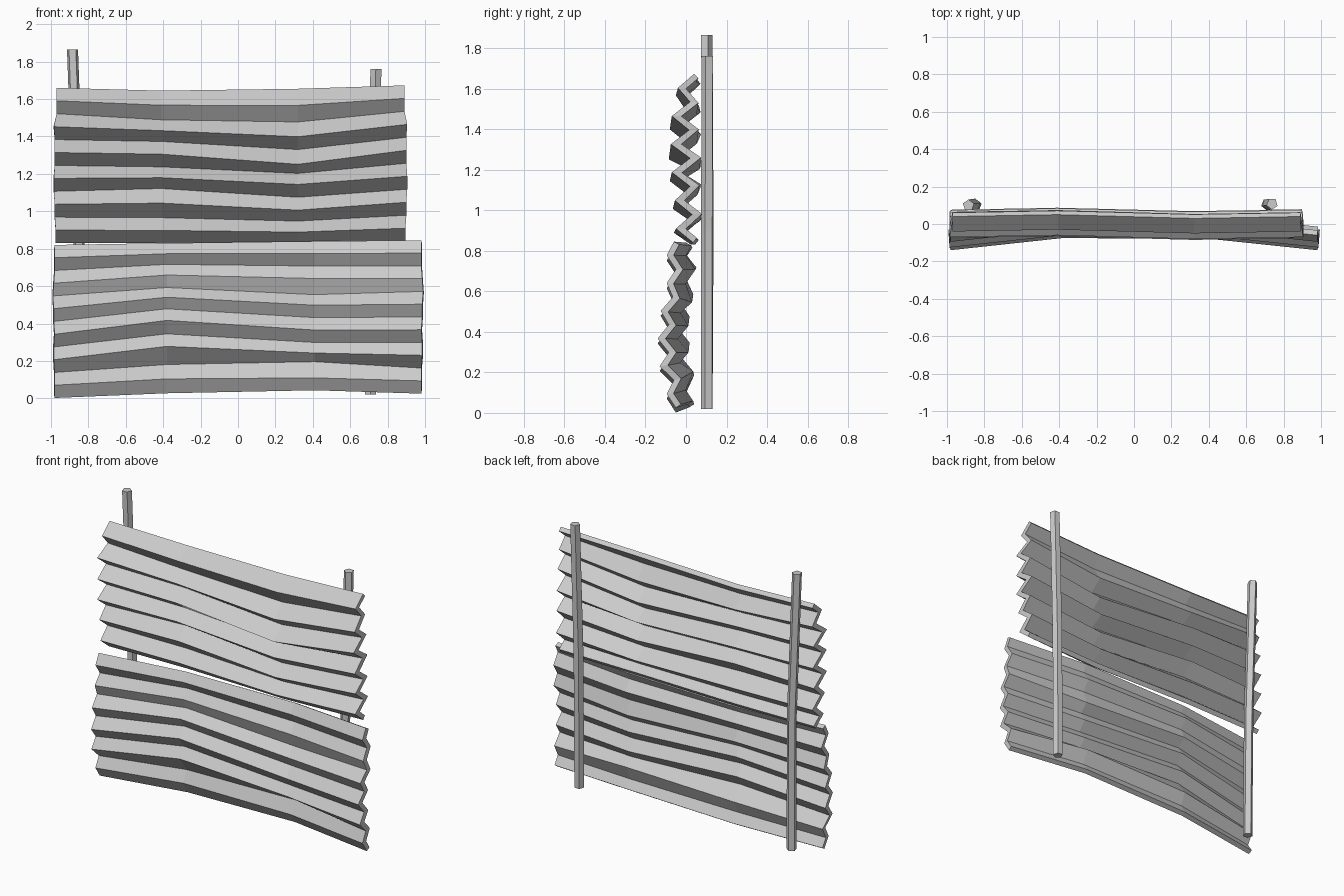
import bpy, bmesh
from math import cos, sin, tau

if "Cube" in bpy.data.objects:
    bpy.data.objects.remove(bpy.data.objects["Cube"])

N = 13  # fold lines per corrugated sheet (12 strips)


def mesh_object(name, bm):
    me = bpy.data.meshes.new(name)
    bm.to_mesh(me)
    bm.free()
    ob = bpy.data.objects.new(name, me)
    bpy.context.collection.objects.link(ob)
    return ob


def sheet(name, columns, folds, bulge, thickness):
    """columns: (x, z top, z bottom, y shift, z wobble per fold in 1/100);
    folds: y of each fold line, top to bottom; bulge: sideways wobble of the ends."""
    bm = bmesh.new()
    grid = []
    for x, top, bottom, dy, wobble in columns:
        col = []
        for k in range(N):
            z = top + (bottom - top) * k / (N - 1)
            z += wobble[k] / 100 if wobble else 0
            side = (1 if x > 0 else -1) * bulge[k] / 100 if abs(x) > 0.6 else 0
            col.append(bm.verts.new((x + side, folds[k] + dy, z)))
        grid.append(col)
    for a, b in zip(grid, grid[1:]):
        for k in range(N - 1):
            bm.faces.new((a[k], a[k + 1], b[k + 1], b[k]))
    ob = mesh_object(name, bm)
    mod = ob.modifiers.new("thickness", 'SOLIDIFY')
    mod.thickness = thickness
    mod.offset = -1
    mod.use_even_offset = True


def post(name, centres, radius, turn):
    """Five-sided pole through a few centre points."""
    bm = bmesh.new()
    rings = [[bm.verts.new((x + radius * cos(turn + tau * i / 5),
                            y + radius * sin(turn + tau * i / 5), z))
              for i in range(5)] for x, y, z in centres]
    for a, b in zip(rings, rings[1:]):
        for i in range(5):
            j = (i + 1) % 5
            bm.faces.new((a[i], a[j], b[j], b[i]))
    bm.faces.new(rings[0][::-1])
    bm.faces.new(rings[-1])
    mesh_object(name, bm)


# Upper corrugated sheet
sheet("upper_sheet",
      [(-0.97, 1.66, 0.83, 0.0, None),
       (-0.41, 1.645, 0.83, 0.01, [0, -1, -2, -1, 0, 0, 0, 1, 2, 1, 0, 0, 0]),
       (0.32, 1.655, 0.83, -0.01, [0, -2, -4, -5, -5, -6, -4, -3, -3, -3, -2, -1, 0]),
       (0.89, 1.673, 0.84, 0.0, None)],
      [0.04, -0.04, 0.02, -0.07, 0.015, -0.075, 0.02, -0.07, 0.02, -0.055, 0.03, -0.05, 0.035],
      [0, 0, 0, 1.5, 1, 1, 1, 1.5, 1.5, 1, 1, 0.5, 0.5], 0.03)

# Lower corrugated sheet, with both ends bent forward
sheet("lower_sheet",
      [(-0.98, 0.82, 0.002, 0.0, None),
       (-0.38, 0.83, 0.027, 0.065, [0, 1, 2, 3, 3, 4.5, 5, 5.5, 5, 5, 2, 1, 0]),
       (0.41, 0.84, 0.043, 0.06, [0, 0, 0, 0, -2, -1, -1, -1, -1, 0, 2, 0, 0]),
       (0.98, 0.845, 0.025, 0.0, None)],
      [-0.06, -0.095, -0.05, -0.095, -0.065, -0.125, -0.085, -0.14, -0.085, -0.13, -0.06, -0.095, -0.05],
      [0, 0, 0, 0.5, 1, 0.5, 0.5, 0, 0.5, 0.5, 0, 0, 0], 0.03)

# Support posts behind the sheets
post("left_post", [(-0.845, 0.10, 0.02), (-0.85, 0.105, 0.9), (-0.885, 0.10, 1.865)], 0.031, 0.3)
post("right_post", [(0.71, 0.105, 0.02), (0.715, 0.105, 0.9), (0.738, 0.108, 1.76)], 0.031, 0.9)
